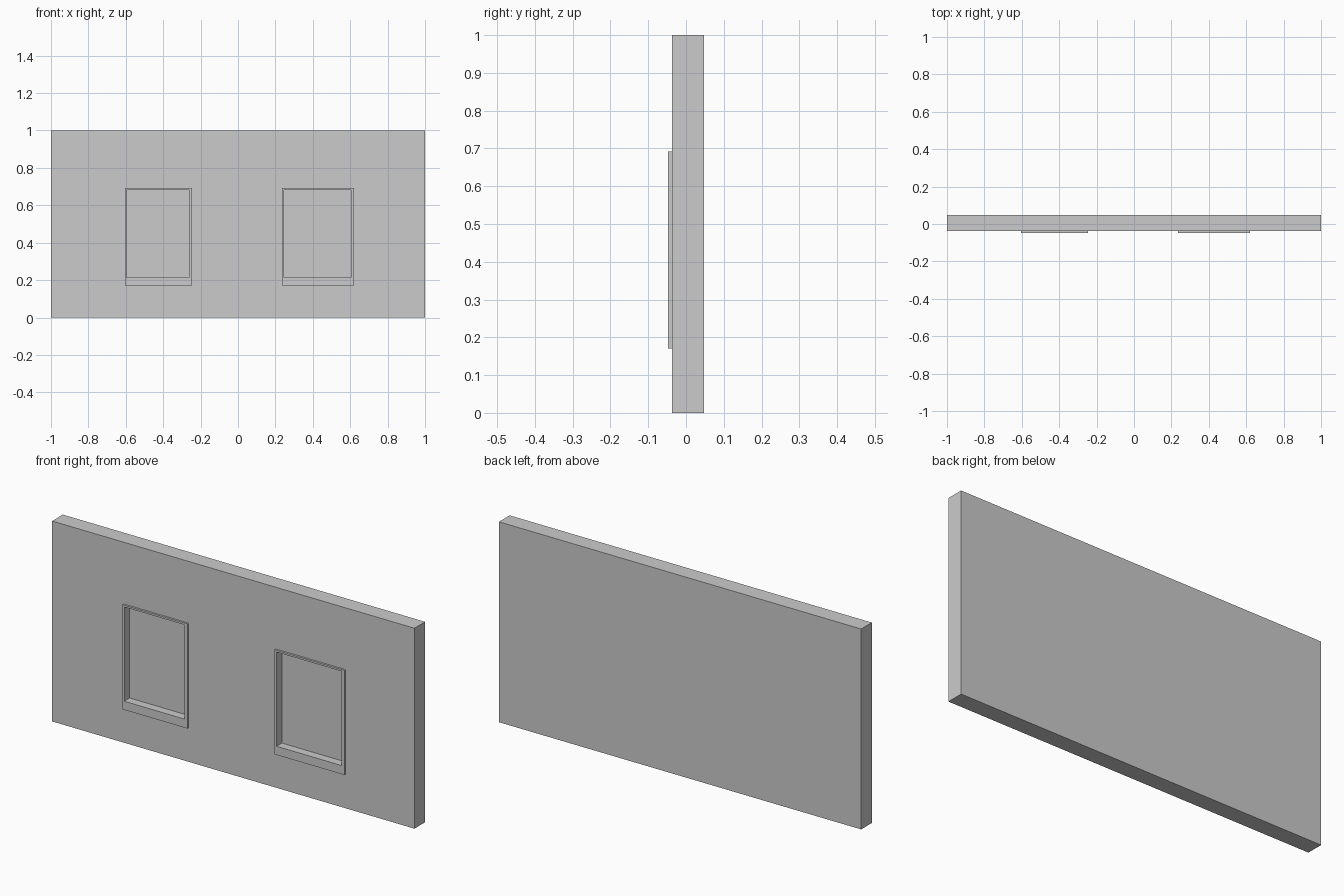
import bpy

if "Cube" in bpy.data.objects:
    bpy.data.objects.remove(bpy.data.objects["Cube"])

FRONT, WALL_FRONT, RECESS, BACK = -0.047, -0.037, -0.005, 0.047


def box(name, x, y, z):
    """Axis-aligned box from (min, max) ranges."""
    bpy.ops.mesh.primitive_cube_add(size=1)
    ob = bpy.context.object
    ob.name = name
    centre = [(r[0] + r[1]) / 2 for r in (x, y, z)]
    size = [r[1] - r[0] for r in (x, y, z)]
    for v in ob.data.vertices:
        v.co = [c + s * k for c, s, k in zip(centre, size, v.co)]
    return ob


def cut(ob, cutter):
    mod = ob.modifiers.new("window_opening", "BOOLEAN")
    mod.operation = "DIFFERENCE"
    mod.solver = "EXACT"
    mod.object = cutter


# Solid wall slab
wall = box("wall", (-1, 1), (WALL_FRONT, BACK), (0, 1))

# Two windows: outer frame and inner opening widths (the right one is wider)
windows = [
    ("left", (-0.604, -0.246), (-0.595, -0.262)),
    ("right", (0.235, 0.62), (0.246, 0.604)),
]
for side, outer, inner in windows:
    # Thin raised frame with a deeper sill at the bottom
    frame = box(side + "_window_frame", outer, (FRONT, WALL_FRONT), (0.17, 0.692))
    # Opening cut through the frame and part way into the wall
    cutter = box(side + "_window_cutter", inner, (FRONT - 0.05, RECESS), (0.213, 0.683))
    cutter.hide_render = True
    cutter.display_type = "WIRE"
    cut(frame, cutter)
    cut(wall, cutter)
    cutter.hide_set(True)
